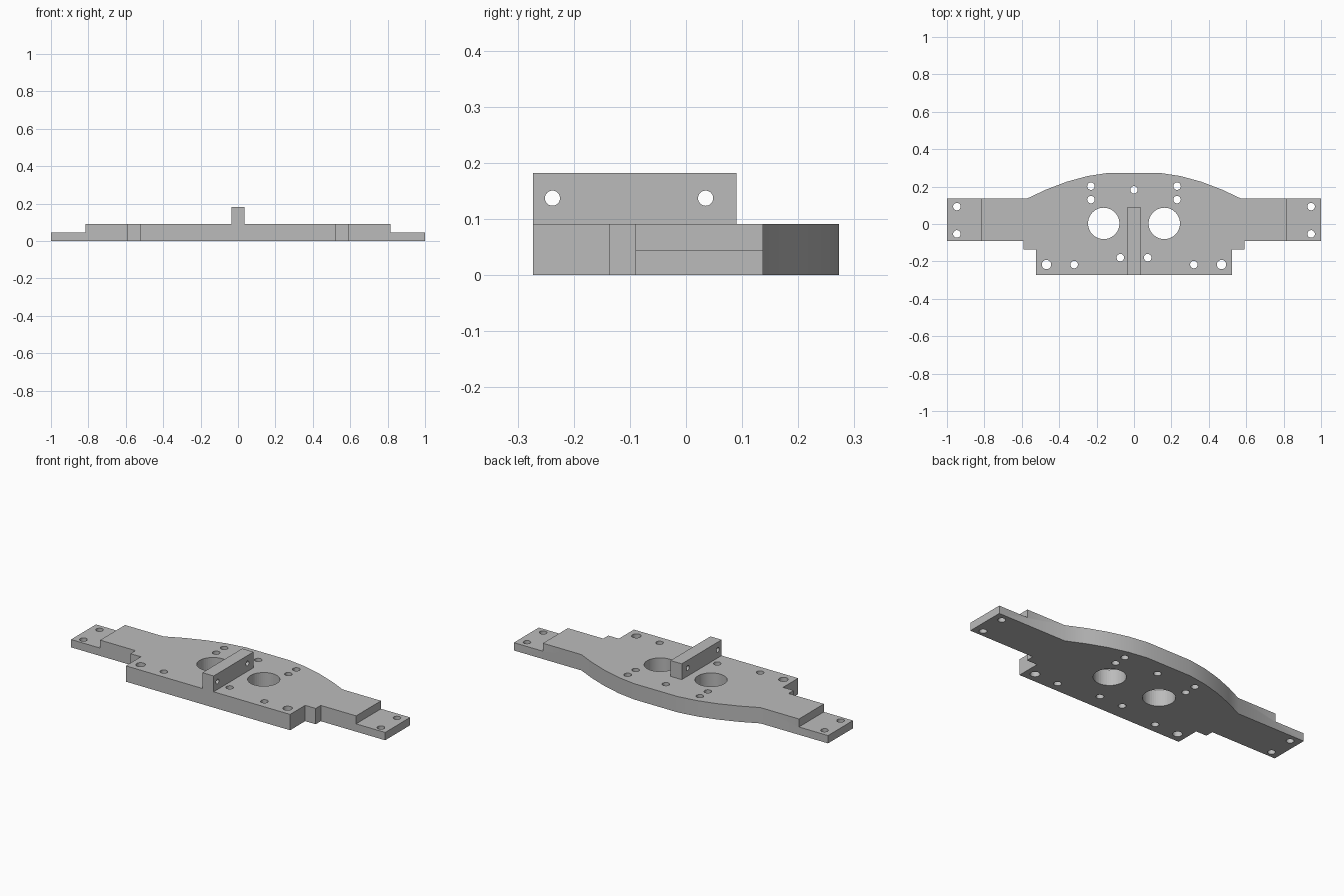
import bpy, bmesh, math
from mathutils import Matrix

if "Cube" in bpy.data.objects:
    bpy.data.objects.remove(bpy.data.objects["Cube"])

THICK, STEP = 0.091, 0.045

grey = bpy.data.materials.new("plain_grey")
grey.diffuse_color = (0.5, 0.5, 0.5, 1)
grey.use_nodes = True
grey.node_tree.nodes["Principled BSDF"].inputs["Base Color"].default_value = grey.diffuse_color


def make_object(name, bm):
    bmesh.ops.recalc_face_normals(bm, faces=bm.faces)
    mesh = bpy.data.meshes.new(name)
    bm.to_mesh(mesh)
    bm.free()
    mesh.materials.append(grey)
    obj = bpy.data.objects.new(name, mesh)
    bpy.context.collection.objects.link(obj)
    return obj


def add_box(bm, lo, hi):
    size = [b - a for a, b in zip(lo, hi)]
    mid = [(a + b) / 2 for a, b in zip(lo, hi)]
    bmesh.ops.create_cube(bm, size=1, matrix=Matrix.Translation(mid) @ Matrix.Diagonal((*size, 1)))


def add_rod(bm, centre, radius, depth, sides=32, along_x=False):
    turn = Matrix.Rotation(math.pi / 2, 4, 'Y') if along_x else Matrix()
    bmesh.ops.create_cone(bm, cap_ends=True, segments=sides, radius1=radius, radius2=radius,
                          depth=depth, matrix=Matrix.Translation(centre) @ turn)


def cut(obj, bm):
    cutter = make_object("cutter", bm)
    cutter.hide_render = True
    mod = obj.modifiers.new("cut", 'BOOLEAN')
    mod.operation, mod.solver, mod.object = 'DIFFERENCE', 'EXACT', cutter
    bpy.ops.object.select_all(action='DESELECT')
    bpy.context.view_layer.objects.active = obj
    obj.select_set(True)
    bpy.ops.object.modifier_apply(modifier=mod.name)
    bpy.data.objects.remove(cutter)
    bpy.ops.object.shade_smooth_by_angle(angle=math.radians(30))


# Base plate: mirrored outline with a bowed rear edge
half = [(0.523, -0.273), (0.523, -0.136), (0.59, -0.136), (0.59, -0.09), (1, -0.09), (1, 0.137),
        (0.57, 0.137), (0.47, 0.184), (0.36, 0.226), (0.25, 0.256), (0.14, 0.273)]
outline = half + [(-x, y) for x, y in reversed(half)]
bm = bmesh.new()
base = bm.faces.new([bm.verts.new((x, y, 0)) for x, y in outline])
top = bmesh.ops.extrude_face_region(bm, geom=[base])
bmesh.ops.translate(bm, vec=(0, 0, THICK), verts=[g for g in top["geom"] if isinstance(g, bmesh.types.BMVert)])
plate = make_object("base_plate", bm)

# Lowered end tabs
bm = bmesh.new()
for s in (-1, 1):
    xs = sorted((s * 0.815, s * 1.1))
    add_box(bm, (xs[0], -0.2, STEP), (xs[1], 0.25, 0.2))
cut(plate, bm)

# Large bores and screw holes
holes = [(0.162, 0.003, 0.084), (0.23, 0.202, 0.02), (0.23, 0.13, 0.02), (0.073, -0.18, 0.02),
         (0.32, -0.217, 0.02), (0.468, -0.217, 0.025), (0.947, 0.093, 0.02), (0.947, -0.053, 0.02)]
bm = bmesh.new()
for x, y, r in holes:
    for s in (-1, 1):
        add_rod(bm, (s * x, y, 0.05), r, 0.4, 48 if r > 0.05 else 32)
add_rod(bm, (0, 0.183, 0.05), 0.02, 0.4)
cut(plate, bm)

# Upright centre rib with two cross holes
bm = bmesh.new()
add_box(bm, (-0.036, -0.273, THICK), (0.036, 0.09, 0.182))
rib = make_object("centre_rib", bm)
bm = bmesh.new()
for y in (-0.238, 0.035):
    add_rod(bm, (0, y, 0.137), 0.0135, 0.3, along_x=True)
cut(rib, bm)
